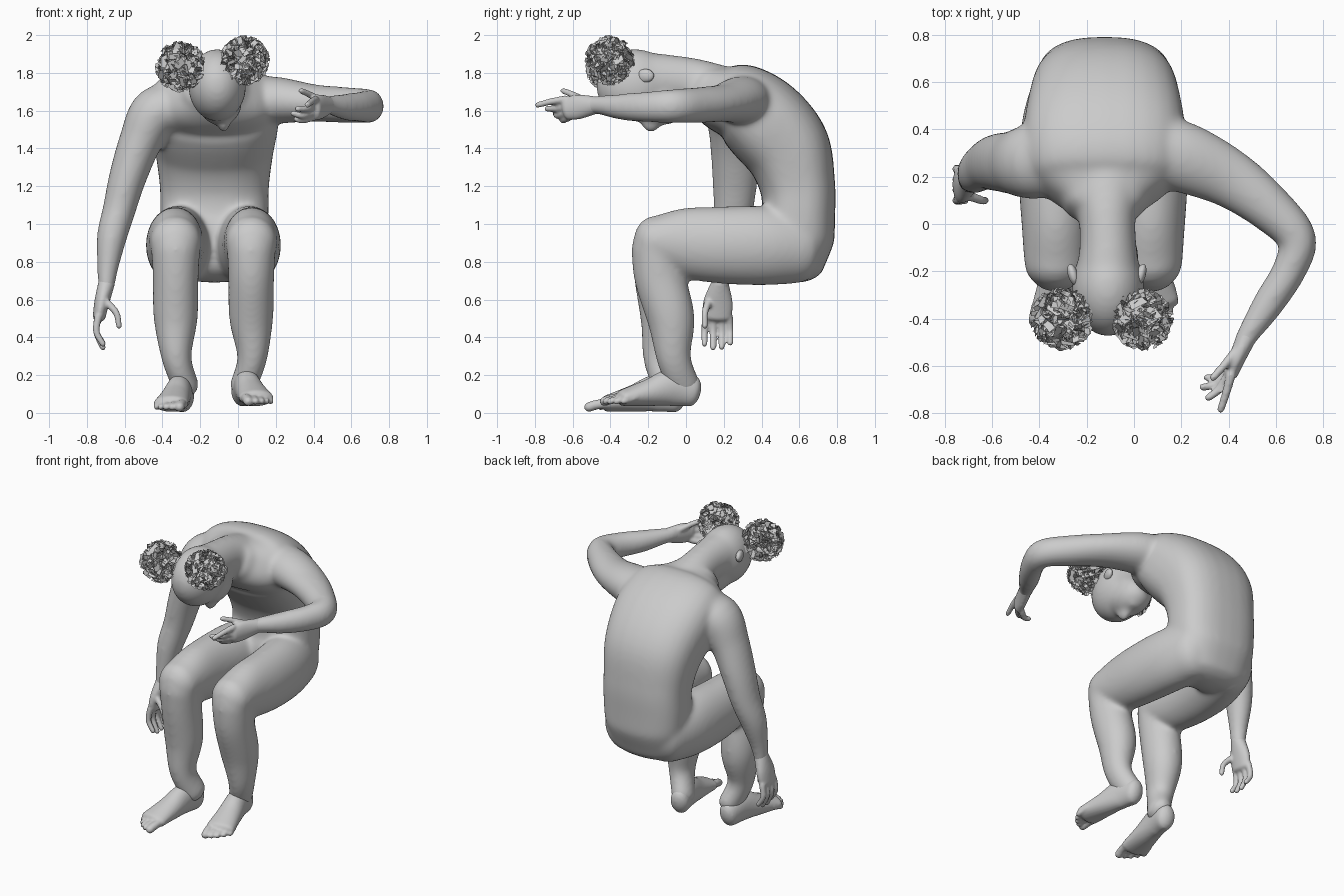
import bpy, bmesh, math, random
from mathutils import Vector, Matrix

if "Cube" in bpy.data.objects:
    bpy.data.objects.remove(bpy.data.objects["Cube"])

random.seed(4)
X, Y, Z = Vector((1, 0, 0)), Vector((0, 1, 0)), Vector((0, 0, 1))
skin, detail = bmesh.new(), bmesh.new()


def catmull(pts, sub=6):
    out, n = [], len(pts)
    for i in range(n - 1):
        p = [pts[max(0, min(n - 1, i + k))] for k in (-1, 0, 1, 2)]
        for s in range(sub):
            t = s / sub
            out.append([0.5 * (2 * b + (c - a) * t + (2 * a - 5 * b + 4 * c - d) * t * t
                               + (3 * b - a - 3 * c + d) * t ** 3) for a, b, c, d in zip(*p)])
    return out + [list(pts[-1])]


def tube(bm, pts, ref, cap=0.8, floor=None, seg=28, power=1.0):
    """Closed limb through (x, y, z, half width along ref, half depth)."""
    path = catmull(pts)
    pos = [Vector(p[:3]) for p in path]
    tan = [(pos[min(i + 1, len(pos) - 1)] - pos[max(i - 1, 0)]).normalized() for i in range(len(pos))]
    rings = [(pos[i], tan[i], path[i][3], path[i][4]) for i in range(len(pos))]

    def rounded(ring, sign):
        c, t, a, b = ring
        return [(c + t * sign * cap * min(a, b) * math.sin(u), t, a * math.cos(u), b * math.cos(u))
                for u in (0.4, 0.8, 1.15, 1.45)]

    def sq(v):
        return math.copysign(abs(v) ** power, v)
    rings = rounded(rings[0], -1)[::-1] + rings + rounded(rings[-1], 1)
    loops = []
    for c, t, a, b in rings:
        side = (ref - t * ref.dot(t)).normalized()
        nrm = t.cross(side)
        loop = []
        for k in range(seg):
            w = 2 * math.pi * k / seg
            v = c + side * a * sq(math.cos(w)) + nrm * b * sq(math.sin(w))
            if floor is not None:
                v.z = max(v.z, floor)
            loop.append(bm.verts.new(v))
        loops.append(loop)
    for l0, l1 in zip(loops, loops[1:]):
        for k in range(seg):
            j = (k + 1) % seg
            bm.faces.new((l0[k], l0[j], l1[j], l1[k]))
    bm.faces.new(loops[0][::-1])
    bm.faces.new(loops[-1])


def ball(bm, c, r, rot=None):
    m = Matrix.Translation(c) @ (rot or Matrix()) @ Matrix.Diagonal((*r, 1))
    bmesh.ops.create_uvsphere(bm, u_segments=28, v_segments=18, radius=1, matrix=m)


# torso: front (y, z), back (y, z), half width
CX = -0.125
torso = [(.40, .80, .735, .78, .25), (.37, .93, .785, .92, .28), (.40, 1.06, .79, 1.05, .287),
         (.39, 1.19, .79, 1.22, .29), (.32, 1.31, .75, 1.48, .315), (.22, 1.41, .62, 1.665, .34),
         (.13, 1.50, .47, 1.765, .34), (.065, 1.54, .30, 1.80, .30), (.03, 1.60, .15, 1.835, .18)]
tube(skin, [(CX, (a + c) / 2, (b + d) / 2, w, math.hypot(a - c, b - d) / 2) for a, b, c, d, w in torso],
     X, .6, power=.78)

# neck and head
tube(skin, [(-.12, .2, 1.71, .17, .125), (-.115, .05, 1.745, .125, .13), (-.11, -.08, 1.76, .12, .135),
            (-.11, -.2, 1.76, .135, .15)], X)
ball(skin, (-.11, -.27, 1.735), (.154, .207, .192))
ball(skin, (-.095, -.15, 1.64), (.116, .165, .118))
ball(skin, (-.075, -.185, 1.55), (.036, .06, .068))
ball(skin, (-.085, -.085, 1.56), (.055, .03, .035))
for sx in (-1, 1):
    ball(detail, (-.115 + sx * .143, -.215, 1.785), (.022, .05, .038), Matrix.Rotation(sx * -.3, 4, 'Z'))

# outstretched arm
tube(skin, [(.03, .33, 1.65, .13, .14), (.2, .285, 1.655, .125, .15), (.40, .195, 1.64, .1, .126),
            (.57, .07, 1.63, .095, .102), (.688, -.06, 1.625, .09, .084), (.66, -.19, 1.62, .083, .073),
            (.567, -.34, 1.62, .07, .067), (.482, -.47, 1.63, .05, .048), (.45, -.535, 1.625, .055, .04)], Z)
# hanging arm
tube(skin, [(-.28, .29, 1.61, .16, .14), (-.43, .265, 1.59, .16, .138), (-.515, .26, 1.44, .135, .115),
            (-.583, .26, 1.25, .122, .1), (-.628, .25, 1.08, .106, .088), (-.668, .22, .93, .09, .08),
            (-.69, .19, .76, .06, .056), (-.698, .178, .66, .05, .044)], Y)

# palms
tube(detail, [(.482, -.47, 1.63, .045, .042), (.435, -.57, 1.62, .066, .036), (.41, -.63, 1.61, .06, .032)], Z)
tube(detail, [(-.695, .18, .69, .046, .044), (-.72, .17, .59, .078, .04), (-.735, .165, .51, .078, .034)], Y)

# fingers: base, middle, tip
fingers = [((.41, -.64, 1.66), (.39, -.715, 1.648), (.367, -.785, 1.63)),
           ((.40, -.64, 1.622), (.36, -.70, 1.61), (.315, -.735, 1.61)),
           ((.39, -.64, 1.588), (.34, -.68, 1.575), (.292, -.69, 1.585)),
           ((.395, -.62, 1.565), (.345, -.65, 1.55), (.31, -.65, 1.555)),
           ((.43, -.54, 1.655), (.38, -.60, 1.685), (.335, -.65, 1.705)),
           ((-.70, .12, .59), (-.645, .10, .53), (-.63, .10, .46))]
for y, my, tip in ((.105, .098, .365), (.147, .143, .345), (.188, .189, .348), (.228, .234, .37)):
    fingers.append(((-.74, y, .51), (-.75, my, .43), (-.715, my, tip)))
for f in fingers:
    tube(detail, [(*p, r, r) for p, r in zip(f, (.021, .018, .016))], Vector((.5, .8, .33)), 1, seg=14)


def leg(s, kx, dy, floor, heel, toe):
    # thigh, shin
    tube(skin, [(CX + s * .14, .60, .875, .155, .19), (kx - s * .02, .42, .885, .165, .21),
                (kx, .2, .888, .158, .205), (kx, -.02, .90, .145, .185), (kx, -.17, .91, .135, .135)], X)
    tube(skin, [(kx, -.16, .88, .13, .13), (kx, -.14, .72, .122, .135), (kx, -.08 + dy * .5, .5, .117, .127),
                (kx + .005, -.065 + dy, .29, .08, .092), (heel[0] + .01, heel[1] - .085, .14, .07, .088)], X)
    # foot and toes
    h, t = Vector((*heel, floor)), Vector((*toe, floor))
    d = t - h
    out = Vector((-d.y, d.x, 0)).normalized()
    out = out if out.x * s > 0 else -out
    prof = [(.09, .08, .062, .085), (.28, .1, .068, .1), (.52, .072, .08, .072), (.78, .045, .093, .045)]
    tube(detail, [(*(h + d * f + Z * z), a, b) for f, z, a, b in prof], out, floor=floor)
    for i, (w, f, r) in enumerate(((-.062, .96, .026), (-.022, .96, .019), (.013, .93, .018),
                                   (.046, .88, .017), (.075, .82, .016))):
        path = [(.68, .05), (f - .1, .04), (f - .01, .026)]
        tube(detail, [(*(h + d * g + out * w + Z * z), r, r) for g, z in path], out, 1, floor, 14)


leg(1, .07, 0, .035, (.015, .075), (.12, -.445))
leg(-1, -.33, -.07, .005, (-.285, 0), (-.375, -.53))


def finish(name, bm, smooth):
    """Blend overlapping parts into one soft skin."""
    bmesh.ops.recalc_face_normals(bm, faces=bm.faces)
    mesh = bpy.data.meshes.new(name)
    bm.to_mesh(mesh)
    bm.free()
    obj = bpy.data.objects.new(name, mesh)
    bpy.context.collection.objects.link(obj)
    rem = obj.modifiers.new("blend", 'REMESH')
    rem.mode, rem.use_smooth_shade = 'VOXEL', True
    rem.voxel_size = .012 if smooth > 10 else .008
    sm = obj.modifiers.new("soften", 'SMOOTH')
    sm.factor, sm.iterations = 0.5, smooth


finish("body", skin, 28)
finish("hands_feet_and_ears", detail, 5)


# hair puffs: small random flakes in a ball
def puff(name, c, r):
    bm = bmesh.new()
    c = Vector(c)

    def unit():
        return Vector([random.gauss(0, 1) for _ in range(3)]).normalized()
    for _ in range(550):
        n = unit()
        p = c + n * r * random.uniform(.55, .93)
        u = (unit() + n * .3).normalized()
        w = u.cross(unit()).normalized()
        a, b = random.uniform(.02, .04), random.uniform(.01, .024)
        quad = [p + u * a * i + w * b * j for i, j in ((-1, -1), (1, -.7), (.8, 1), (-.7, .8))]
        quad = [c + (q - c) * min(1, r / (q - c).length) for q in quad]
        bm.faces.new([bm.verts.new(q) for q in quad])
    m = bpy.data.meshes.new(name)
    bm.to_mesh(m)
    bm.free()
    bpy.context.collection.objects.link(bpy.data.objects.new(name, m))


puff("hair_puff_right", (-.303, -.40, 1.833), .138)
puff("hair_puff_left", (.035, -.405, 1.866), .134)
